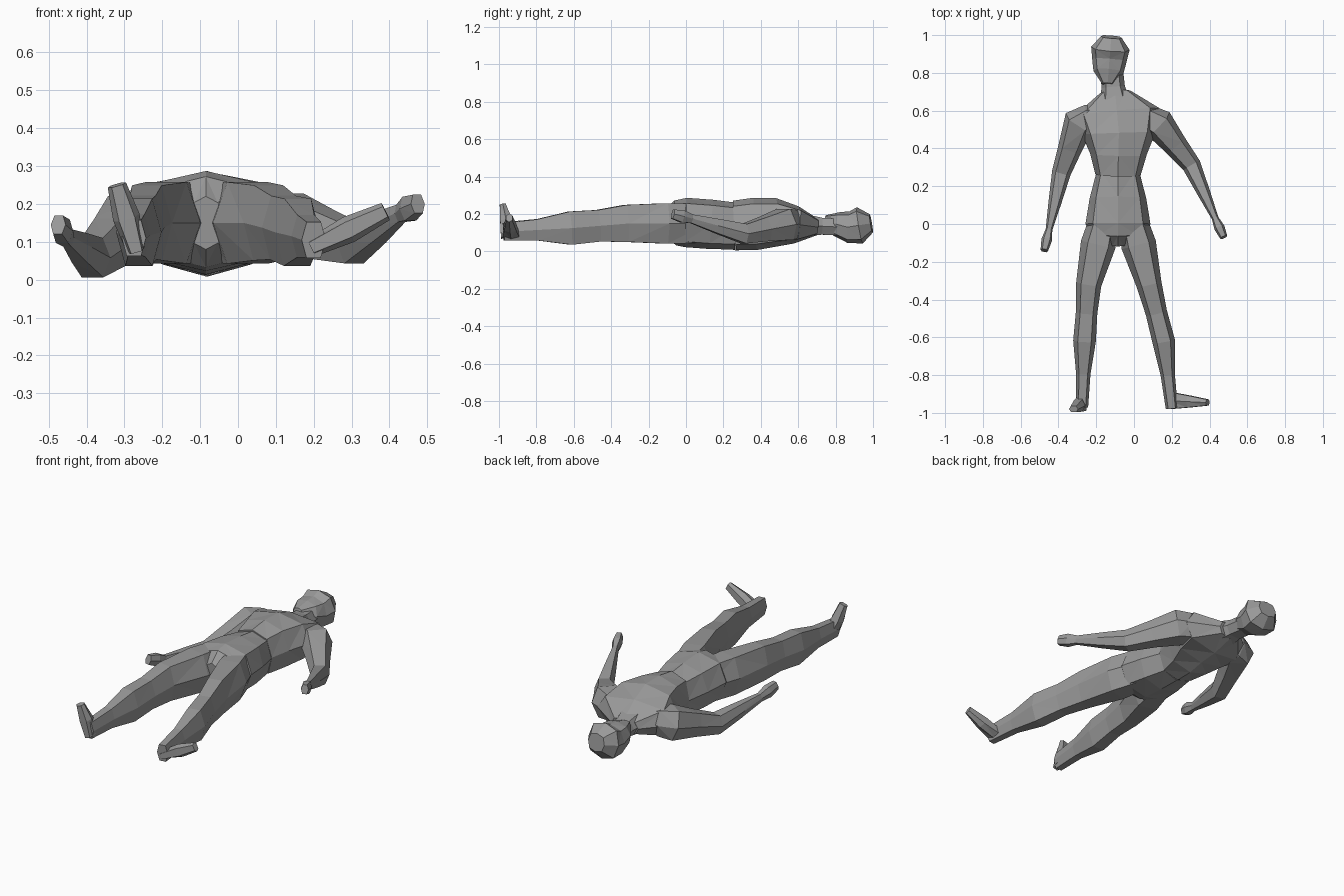
import bpy
import bmesh
from math import copysign, cos, sin, tau
from mathutils import Vector

default_cube = bpy.data.objects.get("Cube")
if default_cube:
    bpy.data.objects.remove(default_cube, do_unlink=True)

# One plain grey for the whole figure
grey = bpy.data.materials.new("plain grey")
grey.use_nodes = True
grey_colour = (.32, .32, .32, 1)
grey.diffuse_color = grey_colour
grey.node_tree.nodes["Principled BSDF"].inputs["Base Color"].default_value = grey_colour

UPWARD = Vector((0, 0, 1))
HEADWARD = Vector((0, 1, 0))


def with_midpoints(joints):
    """Add a ring centre halfway along every bone."""
    points = [Vector(joint) for joint in joints]
    centres = [points[0]]
    for start, end in zip(points, points[1:]):
        centres += [start.lerp(end, .5), end]
    return centres


def boxy(value):
    """Push an oval's diagonals outward for a fuller cross-section."""
    return copysign(abs(value) ** .75, value)


def loft(name, joints, widths, depths, sides=6, up=UPWARD):
    """Skin rounded rings of the given half sizes along the jointed path."""
    bm = bmesh.new()
    centres = with_midpoints(joints)
    loops = []
    for index, (centre, width, depth) in enumerate(zip(centres, widths, depths)):
        before = centres[max(index - 1, 0)]
        after = centres[min(index + 1, len(centres) - 1)]
        tangent = (after - before).normalized()
        side = tangent.cross(up).normalized()
        rise = side.cross(tangent)
        loop = []
        for step in range(sides):
            angle = tau * step / sides
            offset = side * width * boxy(cos(angle)) + rise * depth * boxy(sin(angle))
            loop.append(bm.verts.new(centre + offset))
        loops.append(loop)
    for first, second in zip(loops, loops[1:]):
        for step in range(sides):
            following = (step + 1) % sides
            bm.faces.new((first[step], first[following], second[following], second[step]))
    for end_loop in (loops[0], loops[-1]):
        bm.faces.new(end_loop)

    # Flat triangles give the faceted look
    bmesh.ops.triangulate(bm, faces=bm.faces[:])
    bmesh.ops.recalc_face_normals(bm, faces=bm.faces[:])
    mesh = bpy.data.meshes.new(name)
    bm.to_mesh(mesh)
    bm.free()
    mesh.materials.append(grey)
    part = bpy.data.objects.new(name, mesh)
    bpy.context.collection.objects.link(part)


# Head, from chin to crown
loft("head", [(-.14, .74, .165), (-.13, .87, .13), (-.12, .99, .15)],
     widths=[.03, .08, .092, .102, .055],
     depths=[.03, .065, .085, .098, .05], sides=8)

# Neck
loft("neck", [(-.1, .62, .14), (-.12, .83, .13)],
     widths=[.09, .062, .06],
     depths=[.07, .05, .05])

# Torso, from neck base to the waist crease
loft("torso", [(-.1, .7, .13), (-.08, .48, .155), (-.085, .26, .14)],
     widths=[.08, .23, .195, .15, .12],
     depths=[.045, .1, .13, .14, .132], sides=8)

# Pelvis, from waist to crotch
loft("pelvis", [(-.085, .27, .135), (-.085, 0, .155), (-.085, -.115, .15)],
     widths=[.115, .15, .172, .14, .04],
     depths=[.125, .132, .132, .12, .07], sides=8)

# Arms: chest, shoulder, elbow, wrist and fingertips, both with the same taper
arm_widths = [.05, .075, .085, .064, .05, .035, .018, .028, .02]
arm_depths = [width + .008 for width in arm_widths]
arm_joints = {
    "right_arm": [(-.18, .58, .15), (-.29, .54, .14), (-.385, .27, .058),
                  (-.45, -.03, .11), (-.475, -.14, .145)],
    "left_arm": [(.02, .58, .15), (.13, .53, .145), (.305, .31, .095),
                 (.43, .03, .175), (.475, -.07, .2)],
}
for name, joints in arm_joints.items():
    loft(name, joints, arm_widths, arm_depths)

# Legs: hip, thigh, knee and heel, deeper than wide up to the thigh's limit
leg_widths = [.07, .093, .067, .057, .06, .038, .032]
leg_depths = [min(.12, width * 1.65) for width in leg_widths]
leg_joints = {
    "right_leg": [(-.14, .1, .15), (-.24, -.32, .15), (-.262, -.62, .125), (-.275, -.97, .11)],
    "left_leg": [(-.03, .1, .15), (.08, -.32, .15), (.157, -.62, .125), (.2, -.975, .105)],
}
for name, joints in leg_joints.items():
    loft(name, joints, leg_widths, leg_depths)

# Feet, from heel to toe, with the soles turned away from the head
foot_joints = {
    "right_foot": [(-.27, -.945, .08), (-.32, -.98, .25)],
    "left_foot": [(.195, -.935, .085), (.39, -.945, .18)],
}
for name, joints in foot_joints.items():
    loft(name, joints, widths=[.025, .036, .025], depths=[.05, .035, .018], up=HEADWARD)
